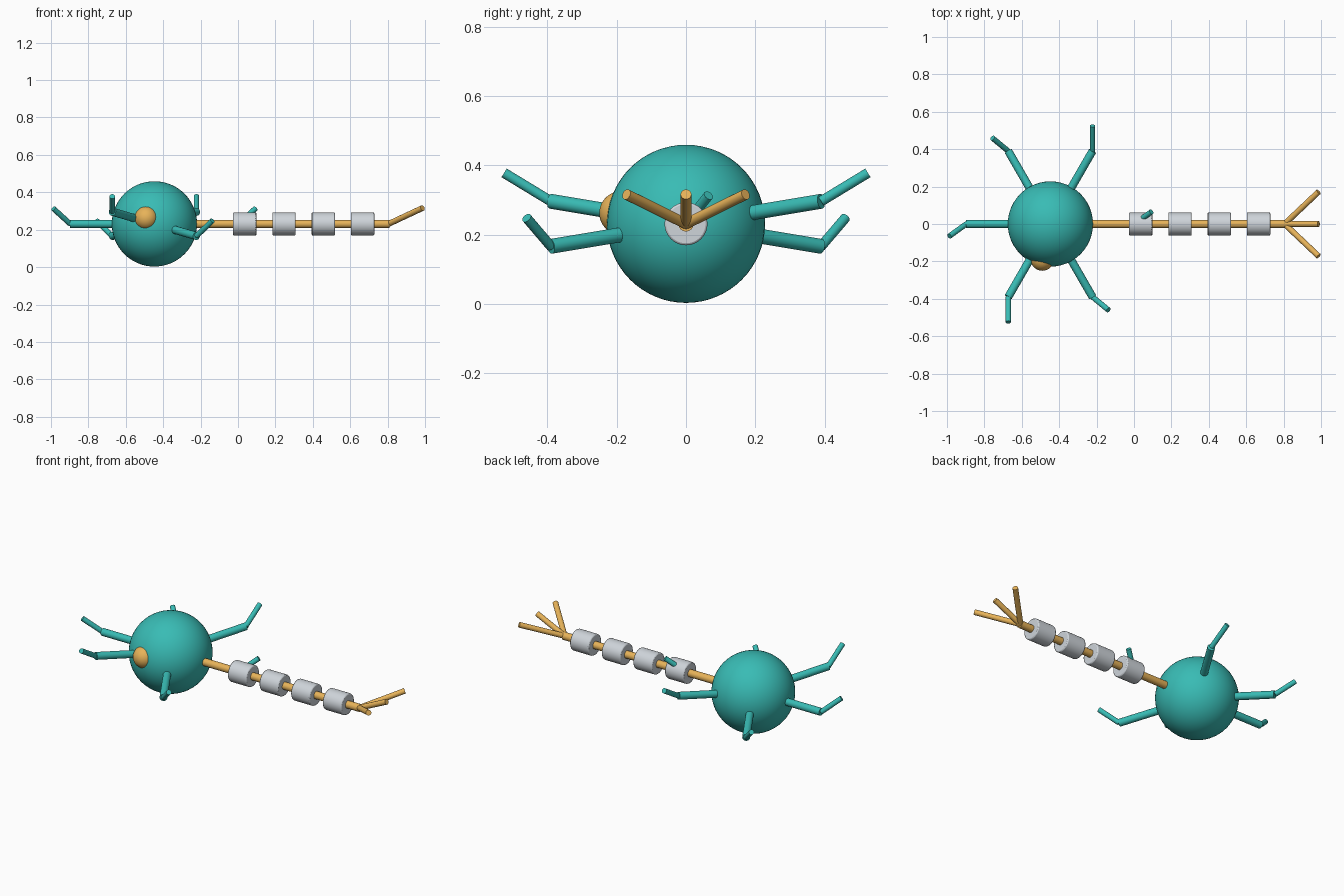
import bpy
import math
from mathutils import Vector

if "Cube" in bpy.data.objects:
    bpy.data.objects.remove(bpy.data.objects["Cube"])


def material(name, rgb):
    m = bpy.data.materials.new(name)
    m.diffuse_color = (*rgb, 1)
    m.use_nodes = True
    m.node_tree.nodes["Principled BSDF"].inputs["Base Color"].default_value = m.diffuse_color
    return m


TEAL = material("teal", (0.04, 0.50, 0.46))
AMBER = material("amber", (0.80, 0.45, 0.10))
PALE = material("pale_grey", (0.62, 0.66, 0.70))


def finish(name, mat):
    ob = bpy.context.object
    ob.name = name
    ob.data.materials.append(mat)
    bpy.ops.object.shade_smooth_by_angle(angle=math.radians(40))
    return ob


def ball(name, center, r, mat):
    bpy.ops.mesh.primitive_uv_sphere_add(segments=48, ring_count=32, radius=r, location=center)
    return finish(name, mat)


def rod(name, a, b, r, mat, sides=24):
    a, b = Vector(a), Vector(b)
    d = b - a
    bpy.ops.mesh.primitive_cylinder_add(
        vertices=sides, radius=r, depth=d.length, location=(a + b) / 2,
        rotation=d.to_track_quat('Z', 'Y').to_euler())
    return finish(name, mat)


# Cell body and the nucleus bulging from its front
C = Vector((-0.447, 0, 0.231))
ball("cell_body", C, 0.228, TEAL)
ball("nucleus", (-0.49, -0.187, 0.262), 0.063, AMBER)

# Six dendrites, each ending in an upturned twig
twigs = [(0.09, 0.065), (0.0, 0.135), (-0.085, 0.07),
         (-0.09, -0.065), (0.0, -0.135), (0.085, -0.07)]
for i, (tx, ty) in enumerate(twigs):
    a = math.radians(60 * i)
    reach = Vector((0.45 * math.cos(a), 0.45 * math.sin(a), 0.075 * math.sin(2 * a)))
    end = C + reach
    rod(f"dendrite_{i + 1}", C + reach * 0.4, end, 0.0215, TEAL)
    rod(f"dendrite_twig_{i + 1}", end, end + Vector((tx, ty, 0.082)), 0.0145, TEAL)

# Axon with four sheath segments
rod("axon", (-0.24, 0, C.z), (0.81, 0, C.z), 0.022, AMBER)
for i in range(4):
    x = 0.036 + 0.21 * i
    ob = rod(f"sheath_{i + 1}", (x - 0.0625, 0, C.z), (x + 0.0625, 0, C.z), 0.062, PALE, 32)
    bev = ob.modifiers.new("soft_rim", 'BEVEL')
    bev.width = 0.006
    bev.segments = 2
    bev.limit_method = 'ANGLE'

# Three fanned axon terminals
for i, y in enumerate((-0.172, 0, 0.172)):
    rod(f"axon_terminal_{i + 1}", (0.805, 0, C.z), (0.987, y, 0.316), 0.0155, AMBER)
